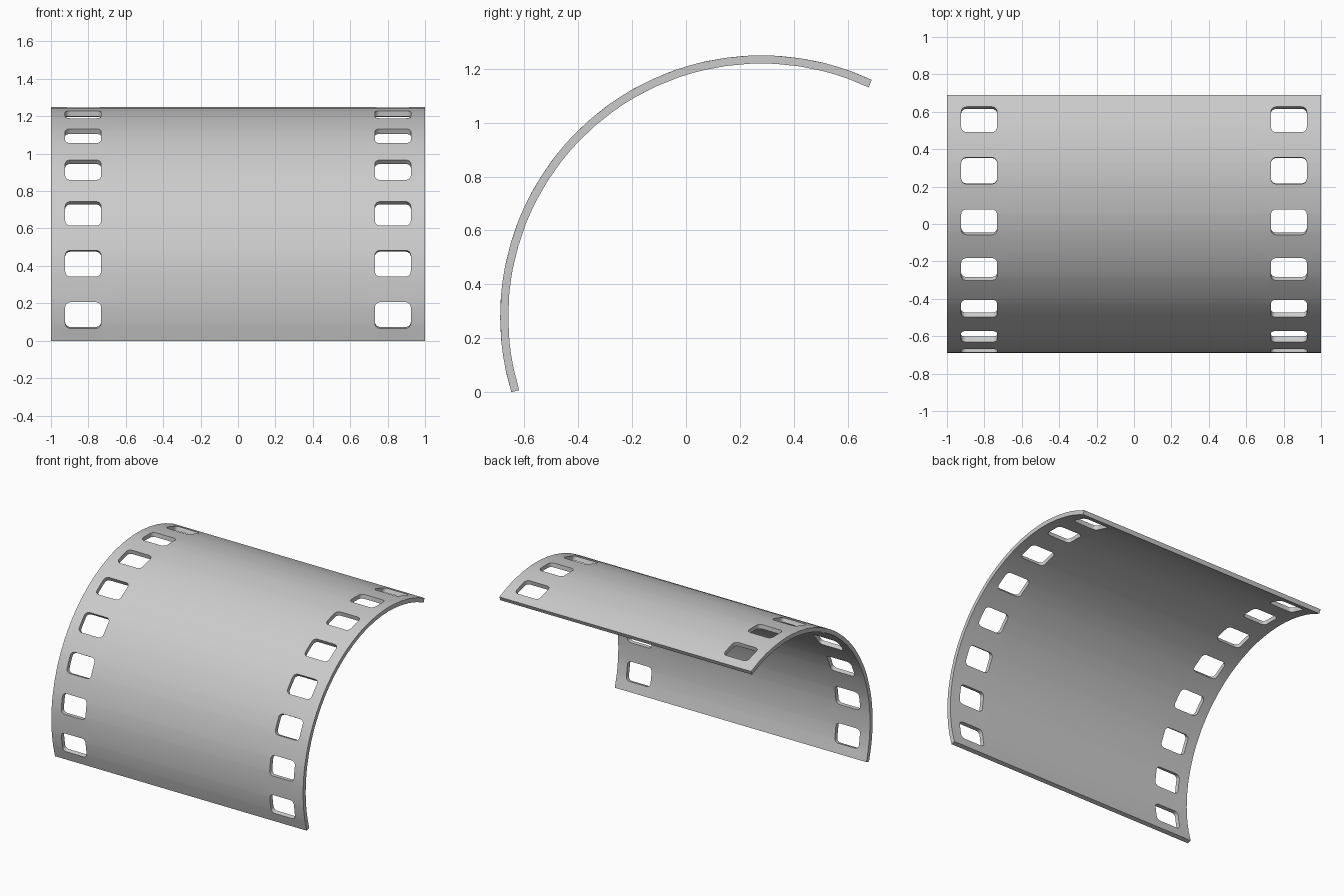
import bpy, bmesh
from math import sin, cos, pi, radians
from mathutils import Vector

if "Cube" in bpy.data.objects:
    bpy.data.objects.remove(bpy.data.objects["Cube"])

R, THICK = 0.97, 0.03              # outer radius and film thickness
CY, CZ = 0.28, 0.28                # bend centre
START, END, HOLES = radians(-16.8), radians(115), 8
PITCH = (END - START) / HOLES
X_IN, X_OUT = 0.66, 1.0            # perforated margin
HX, HW, HH, CR = 0.828, 0.096, PITCH * R * 0.255, 0.028  # hole centre, half size, corner
ARC = 4                            # segments per rounded corner


def bend(x, s, k):
    """Flat (x, distance from centre of tile k) to a point on the curved film."""
    a = START + (k + 0.5) * PITCH + s / R
    return Vector((x, CY - R * cos(a), CZ + R * sin(a)))


def tile_rings():
    """Rounded hole outline and the matching outline of its tile, anticlockwise."""
    hole, rim = [], []
    half = PITCH * R / 2
    for q, (sx, ss) in enumerate(((1, 1), (-1, 1), (-1, -1), (1, -1))):
        edge_x = X_OUT if sx > 0 else X_IN
        for i in range(ARC + 1):
            t = (q + i / ARC) * pi / 2
            x = HX + sx * (HW - CR) + CR * cos(t)
            s = ss * (HH - CR) + CR * sin(t)
            hole.append((x, s))
            on_side = (i < ARC / 2) == (q % 2 == 0)
            if i == ARC // 2:
                rim.append((edge_x, ss * half))
            else:
                rim.append((edge_x, s) if on_side else (x, ss * half))
        # midpoint of the straight run that follows the corner
        if q % 2 == 0:
            hole.append((HX, ss * HH))
            rim.append((HX, ss * half))
        else:
            hole.append((HX + sx * HW, 0))
            rim.append((edge_x, 0))
    return hole, rim


bm = bmesh.new()


def face(points, k):
    f = bm.faces.new([bm.verts.new(bend(x, s, k)) for x, s in points])
    f.normal_update()
    c = f.calc_center_median()
    if f.normal.dot(c - Vector((c.x, CY, CZ))) < 0:
        f.normal_flip()


# perforated margin tiles and half of the plain picture area
hole, rim = tile_rings()
rows = sorted({round(s, 6) for x, s in rim if x == X_IN})
for k in range(HOLES):
    for i in range(len(hole)):
        j = (i + 1) % len(hole)
        face([hole[i], rim[i], rim[j], hole[j]], k)
    for a, b in zip(rows, rows[1:]):
        face([(0, a), (X_IN, a), (X_IN, b), (0, b)], k)
bmesh.ops.remove_doubles(bm, verts=bm.verts, dist=1e-4)

mesh = bpy.data.meshes.new("film_strip")
bm.to_mesh(mesh)
bm.free()
film = bpy.data.objects.new("film_strip", mesh)
bpy.context.collection.objects.link(film)
bpy.context.view_layer.objects.active = film
film.select_set(True)

# mirror to full width, then thicken inward
mirror = film.modifiers.new("mirror", 'MIRROR')
mirror.merge_threshold = 0.0001
solid = film.modifiers.new("thickness", 'SOLIDIFY')
solid.thickness = THICK
solid.offset = -1
for m in ("mirror", "thickness"):
    bpy.ops.object.modifier_apply(modifier=m)
bpy.ops.object.shade_smooth_by_angle(angle=radians(35))
